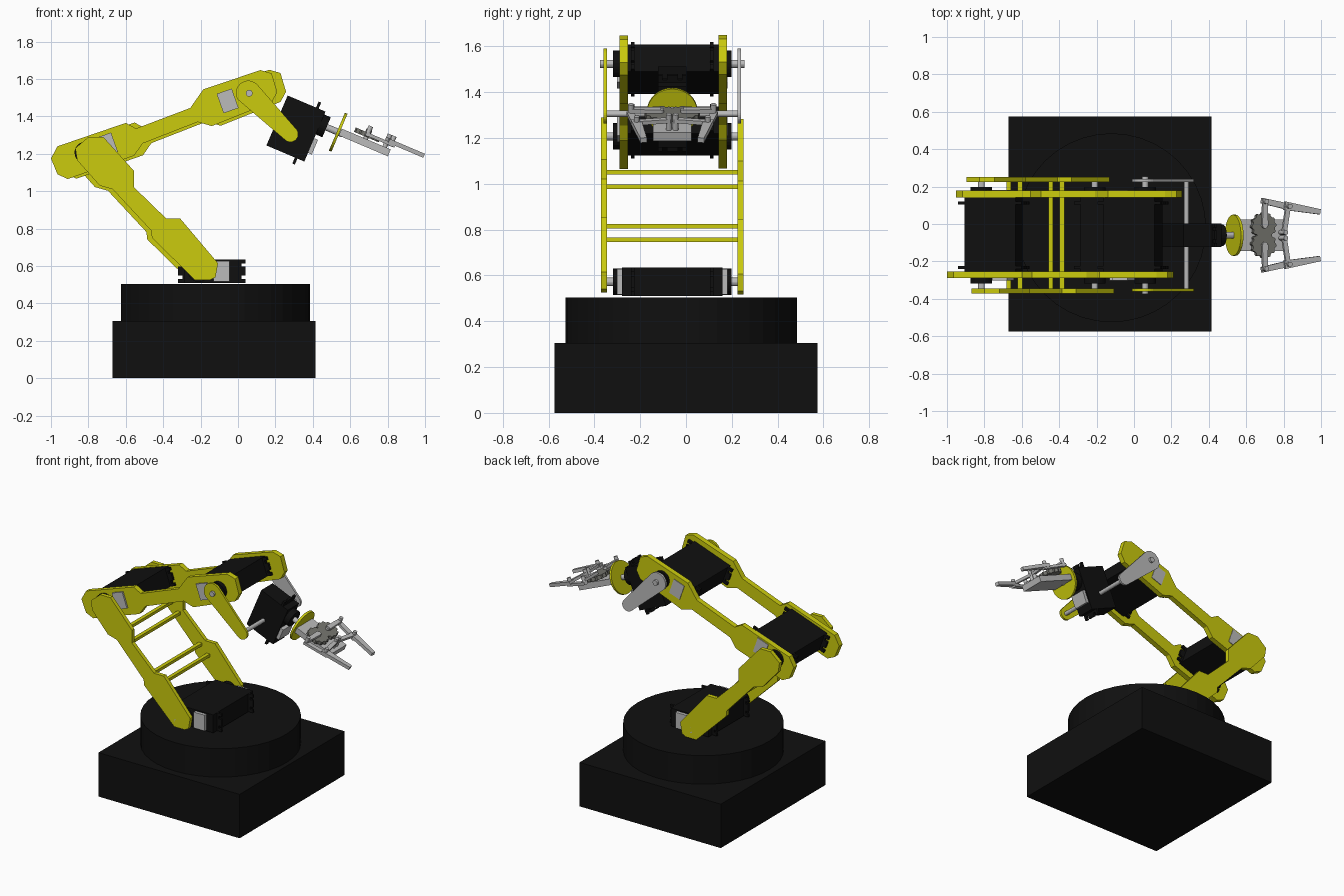
import bpy, bmesh
from math import pi, cos, sin, atan2, hypot, radians
from mathutils import Matrix, Vector

if "Cube" in bpy.data.objects:
    bpy.data.objects.remove(bpy.data.objects["Cube"])


def material(name, r, g, b):
    m = bpy.data.materials.new(name)
    m.use_nodes = True
    m.diffuse_color = (r, g, b, 1)
    m.node_tree.nodes["Principled BSDF"].inputs["Base Color"].default_value = (r, g, b, 1)
    return m


YELLOW = material("yellow", 0.6, 0.6, 0.004)
BLACK = material("black", 0.005, 0.005, 0.005)
GREY = material("light grey", 0.5, 0.5, 0.5)
DARK = material("gear grey", 0.18, 0.18, 0.16)
MID_Y = -0.06


def frame(origin, xa, ya, za):
    """Matrix whose local axes point along the given world directions."""
    m = Matrix((xa, ya, za)).transposed().to_4x4()
    m.translation = origin
    return m


def tilt(x, z, angle, y=0):
    """Frame in the side plane, local x leaning up by angle."""
    return Matrix.Translation((x, y, z)) @ Matrix.Rotation(-angle, 4, 'Y')


def prism(name, pts, d0, d1, mat, m=Matrix()):
    """Extrude a local (x, z) outline from depth d0 to d1 along local y."""
    bm = bmesh.new()
    face = bm.faces.new([bm.verts.new((x, d0, z)) for x, z in pts])
    ext = bmesh.ops.extrude_face_region(bm, geom=[face])["geom"]
    verts = [v for v in ext if isinstance(v, bmesh.types.BMVert)]
    bmesh.ops.translate(bm, vec=(0, d1 - d0, 0), verts=verts)
    bm.transform(m)
    bmesh.ops.recalc_face_normals(bm, faces=bm.faces)
    mesh = bpy.data.meshes.new(name)
    bm.to_mesh(mesh)
    bm.free()
    mesh.materials.append(mat)
    ob = bpy.data.objects.new(name, mesh)
    bpy.context.collection.objects.link(ob)
    return ob


def rect(x0, x1, z0, z1):
    return [(x0, z0), (x1, z0), (x1, z1), (x0, z1)]


def arc(cx, cz, r, a0=0, a1=2 * pi, n=24):
    return [(cx + r * cos(a0 + (a1 - a0) * i / n), cz + r * sin(a0 + (a1 - a0) * i / n)) for i in range(n)]


def link(p, q, w0, w1):
    """Tapered bar outline from p to q."""
    dx, dz = q[0] - p[0], q[1] - p[1]
    k = 2 * hypot(dx, dz)
    nx, nz = -dz / k, dx / k
    return [(p[0] + nx * w0, p[1] + nz * w0), (q[0] + nx * w1, q[1] + nz * w1),
            (q[0] - nx * w1, q[1] - nz * w1), (p[0] - nx * w0, p[1] - nz * w0)]


def servo(name, m, reach):
    """Motor growing along local y, with its shaft off centre at local x = 0.07."""
    prism(name + "_body", rect(-0.145, 0.145, -0.0625, 0.0625), 0, 0.22, BLACK, m)
    half = [(0.18, -0.062), (0.18, -0.042), (0.158, -0.042), (0.158, -0.024), (0.18, -0.024)]
    right = half + [(x, -z) for x, z in reversed(half)]
    ears = right + [(-x, -z) for x, z in right]
    prism(name + "_ears", ears, 0.165, 0.18, BLACK, m)
    prism(name + "_case_lid", rect(-0.095, -0.01, -0.055, 0.055), 0.22, 0.242, GREY, m)
    prism(name + "_hub", arc(0.07, 0, 0.058), 0.22, 0.258, BLACK, m)
    prism(name + "_shaft", arc(0.07, 0, 0.018, n=16), 0.258, reach, GREY, m)


def servo_pair(name, m, reach):
    for side, s in (("left", 1), ("right", -1)):
        servo(name + "_" + side, m @ Matrix.Diagonal((1, s, 1, 1)), reach)


# Base
prism("base_box", rect(-0.67, 0.415, 0, 0.305), -0.575, 0.575, BLACK)
prism("turntable", arc(-0.12, 0.02, 0.505, n=40), 0.305, 0.503, BLACK, Matrix.Rotation(pi / 2, 4, 'X'))

# Paired joint motors
ARM = radians(19.5)
servo_pair("shoulder_servo", tilt(-0.14, 0.572, pi, MID_Y), 0.312)
servo_pair("elbow_servo", tilt(-0.75, 1.23, ARM + pi, MID_Y), 0.3)
servo_pair("wrist_servo", tilt(-0.006, 1.5, ARM, MID_Y), 0.315)

# Lower arm plates
lower = [(-.87, 1.23), (-.80, 1.29), (-.72, 1.29), (-.555, 1.107), (-.555, 1.02), (-.385, .855), (-.31, .855),
         (-.107, .615), (-.12, .54), (-.15, .525), (-.23, .525), (-.46, .75), (-.465, .79), (-.67, 1.01),
         (-.74, 1.03), (-.86, 1.165)]
prism("lower_arm_right", lower, -0.372, -0.345, YELLOW)
prism("lower_arm_left", lower, 0.224, 0.252, YELLOW, Matrix.Translation((-0.025, 0, -0.008)))

# Rungs between the lower arm plates
for i, (x, z) in enumerate([(-.67, 1.05), (-.61, .988), (-.445, .815), (-.385, .755)]):
    prism(f"rung_{i + 1}", rect(-0.013, 0.013, -0.01, 0.01), -0.35, 0.23, YELLOW, Matrix.Translation((x, 0, z)))

# Upper arm plates
upper = [(-1, 1.175), (-.965, 1.24), (-.6, 1.365), (-.545, 1.335), (-.255, 1.445), (-.185, 1.545), (.12, 1.647),
         (.18, 1.63), (.21, 1.53), (.18, 1.475), (-.14, 1.348), (-.215, 1.37), (-.51, 1.255), (-.555, 1.19),
         (-.91, 1.065), (-.965, 1.09)]
prism("upper_arm_right", upper, -0.29, -0.253, YELLOW)
prism("upper_arm_left", upper, 0.142, 0.178, YELLOW, Matrix.Translation((0.047, 0, 0.002)))

# Wrist yoke: one teardrop bracket each side and a cross rod
yoke = tilt(0.055, 1.525, atan2(-0.22, 0.225))
teardrop = arc(0, 0, 0.066, pi / 2, 1.5 * pi, 14) + arc(0.315, 0, 0.042, -pi / 2, pi / 2, 14)
prism("yoke_right", teardrop, -0.36, -0.345, YELLOW, yoke)
prism("yoke_left", teardrop, 0.225, 0.24, GREY, yoke)
prism("yoke_rod", arc(0.28, 1.305, 0.014, n=16), -0.35, 0.23, GREY)

# Hand motor
A = radians(23)
U, V, Y = Vector((cos(A), 0, -sin(A))), Vector((sin(A), 0, cos(A))), Vector((0, 1, 0))
hand = Vector((0.31, MID_Y, 1.335))
hand_m = frame(hand - U * 0.11, V, U, Y)
servo("hand_servo", hand_m, 0.35)
prism("hand_disc", arc(0.07, 0, 0.11, n=32), 0.318, 0.333, YELLOW, hand_m)

# Gripper: local x runs forward, local y up, local z sideways
grip = frame(hand, U, V, Y)
prism("gripper_block", rect(0.225, 0.51, -0.085, 0.085), 0.055, 0.095, GREY, grip)
for side, s in (("left", 1), ("right", -1)):
    g = grip @ Matrix.Diagonal((1, 1, s, 1))
    teeth = [(0.364 + r * cos(a), 0.05 + r * sin(a))
             for a, r in ((pi * i / 24, (0.072, 0.064)[i // 2 % 2]) for i in range(48))]
    prism("gear_" + side, teeth, 0.105, 0.13, DARK, g)
    prism("gear_pin_" + side, arc(0.364, 0.05, 0.014, n=12), 0.09, 0.145, GREY, g)
    prism("crank_" + side, link((0.364, 0.05), (0.364, 0.185), 0.034, 0.026), 0.13, 0.148, GREY, g)
    prism("idler_" + side, link((0.475, 0.01), (0.5, 0.16), 0.026, 0.026), 0.13, 0.148, GREY, g)
    prism("finger_" + side, link((0.352, 0.185), (0.52, 0.15), 0.03, 0.034), 0.112, 0.13, GREY, g)
    prism("fingertip_" + side, link((0.48, 0.158), (0.685, 0.125), 0.045, 0.028), 0.122, 0.145, GREY, g)
    for i, (x, z) in enumerate([(0.364, 0.18), (0.5, 0.155), (0.475, 0.015)]):
        prism(f"pivot_{side}_{i + 1}", arc(x, z, 0.013, n=12), 0.09 if i == 2 else 0.11, 0.168, GREY, g)
